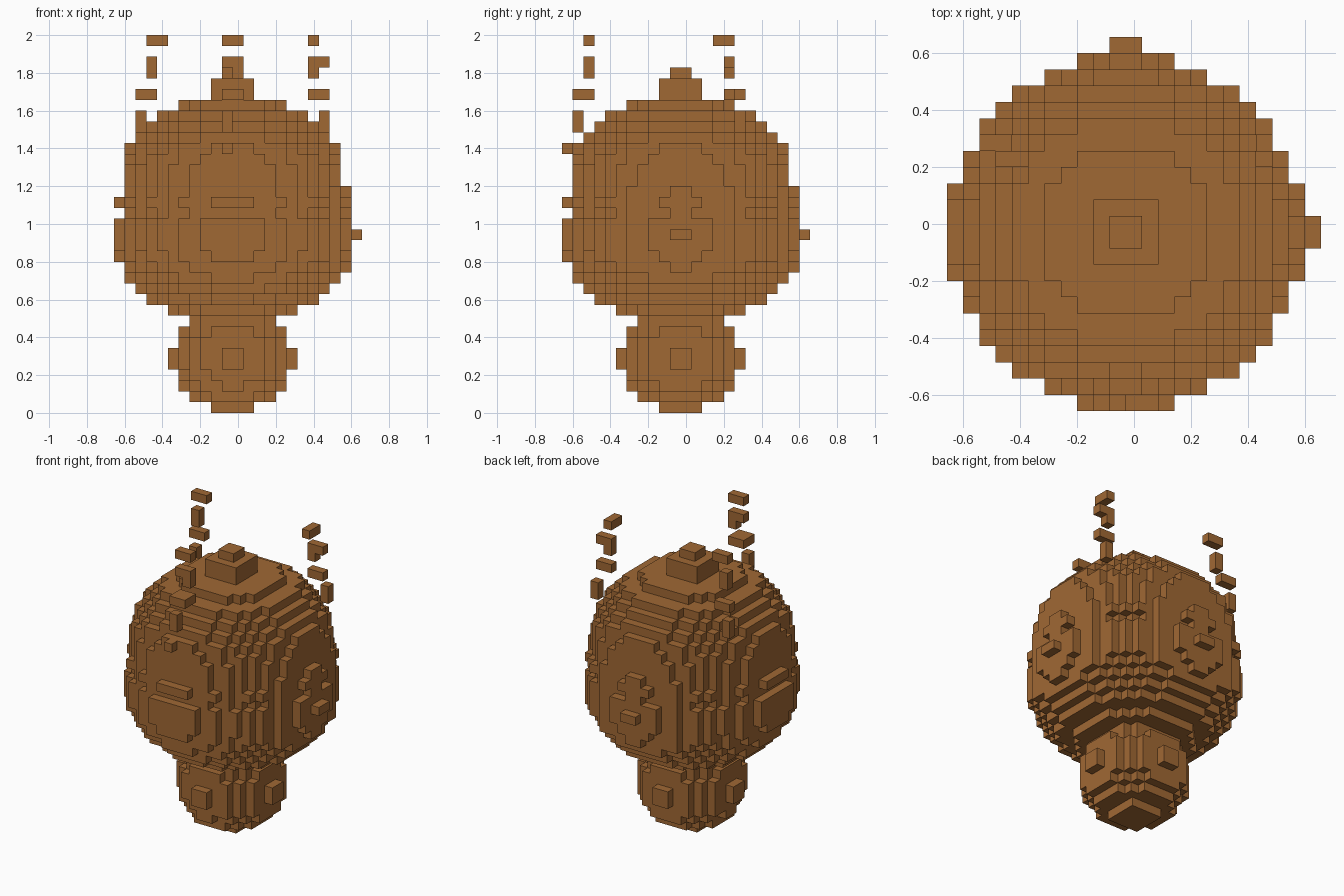
import bpy, bmesh
from mathutils import Vector

cube = bpy.data.objects.get("Cube")
if cube:
    bpy.data.objects.remove(cube)

UNIT = 2 / 35          # edge of one block
HALF = 11.5            # blocks from the grid corner to the origin
MID = 11.04            # axis of the round parts, in blocks

brown = bpy.data.materials.new("warm brown")
brown.use_nodes = True
COLOR = (0.352, 0.138, 0.034, 1)
brown.diffuse_color = COLOR
brown.node_tree.nodes["Principled BSDF"].inputs["Base Color"].default_value = COLOR


def discs(first, radii):
    """Blocks of stacked discs, one radius per layer."""
    return {(i, j, first + n)
            for n, r in enumerate(radii) for i in range(23) for j in range(23)
            if (i + .5 - MID) ** 2 + (j + .5 - MID) ** 2 <= r * r}


def box(xs, ys, zs):
    """Blocks of a box, from inclusive index ranges."""
    def span(r):
        return range(r[0], r[-1] + 1)
    return {(i, j, k) for i in span(xs) for j in span(ys) for k in span(zs)}


parts = {}

# Small ball at the foot
parts["lower_ball"] = discs(0, [2.2, 4.1, 4.75, 5.2, 5.6, 5.6, 5.3, 4.8, 4.45])

# Large round body, widest just below its middle
parts["round_body"] = discs(9, [6.1, 7.9, 8.9, 9.8, 10.52, 10.7, 10.9, 10.9, 10.9,
                                10.5, 10.7, 10.52, 10.4, 10.2, 10, 9.7, 9.1, 8.2,
                                7.2, 5.4])
parts["side_stud"] = box([22], [10, 11], [16])
parts["back_stud"] = box([10, 11], [22], [16])

# Stepped knob on top
parts["top_knob"] = discs(29, [2.2, 2.2, .9])

# Three broken strands rising round the body
parts["front_strand"] = (box([10, 11], [2], [34]) | box([10, 11], [2], [32])
                         | box([11], [2], [31]) | box([10, 11], [1, 2], [29])
                         | box([10], [1], [26, 27]) | box([10], [0, 1], [24]))
parts["right_strand"] = (box([3, 4], [15], [34]) | box([3], [15], [31, 32])
                         | box([2, 3], [16], [29]) | box([2], [16], [26, 27]))
parts["left_strand"] = (box([18], [14, 15], [34]) | box([18, 19], [15], [32])
                        | box([18], [15], [31]) | box([18, 19], [15], [29])
                        | box([19], [16], [26, 27]))

solid = set().union(*parts.values())


def build(name, cells):
    """Mesh the exposed block sides and merge the flat areas."""
    bm = bmesh.new()
    verts = {}

    def corner(p):
        if p not in verts:
            verts[p] = bm.verts.new(((p[0] - HALF) * UNIT, (p[1] - HALF) * UNIT, p[2] * UNIT))
        return verts[p]

    for cell in sorted(cells):
        for axis in range(3):
            for side in (0, 1):
                near = list(cell)
                near[axis] += 2 * side - 1
                if tuple(near) in solid:
                    continue
                u, v = (axis + 1) % 3, (axis + 2) % 3
                loop = []
                for a, b in ((0, 0), (1, 0), (1, 1), (0, 1)):
                    p = list(cell)
                    p[axis] += side
                    p[u] += a
                    p[v] += b
                    loop.append(corner(tuple(p)))
                bm.faces.new(loop if side else loop[::-1])
    mesh = bpy.data.meshes.new(name)
    bm.to_mesh(mesh)
    bm.free()
    mesh.materials.append(brown)
    bpy.context.collection.objects.link(bpy.data.objects.new(name, mesh))


for part, cells in parts.items():
    build(part, cells)
